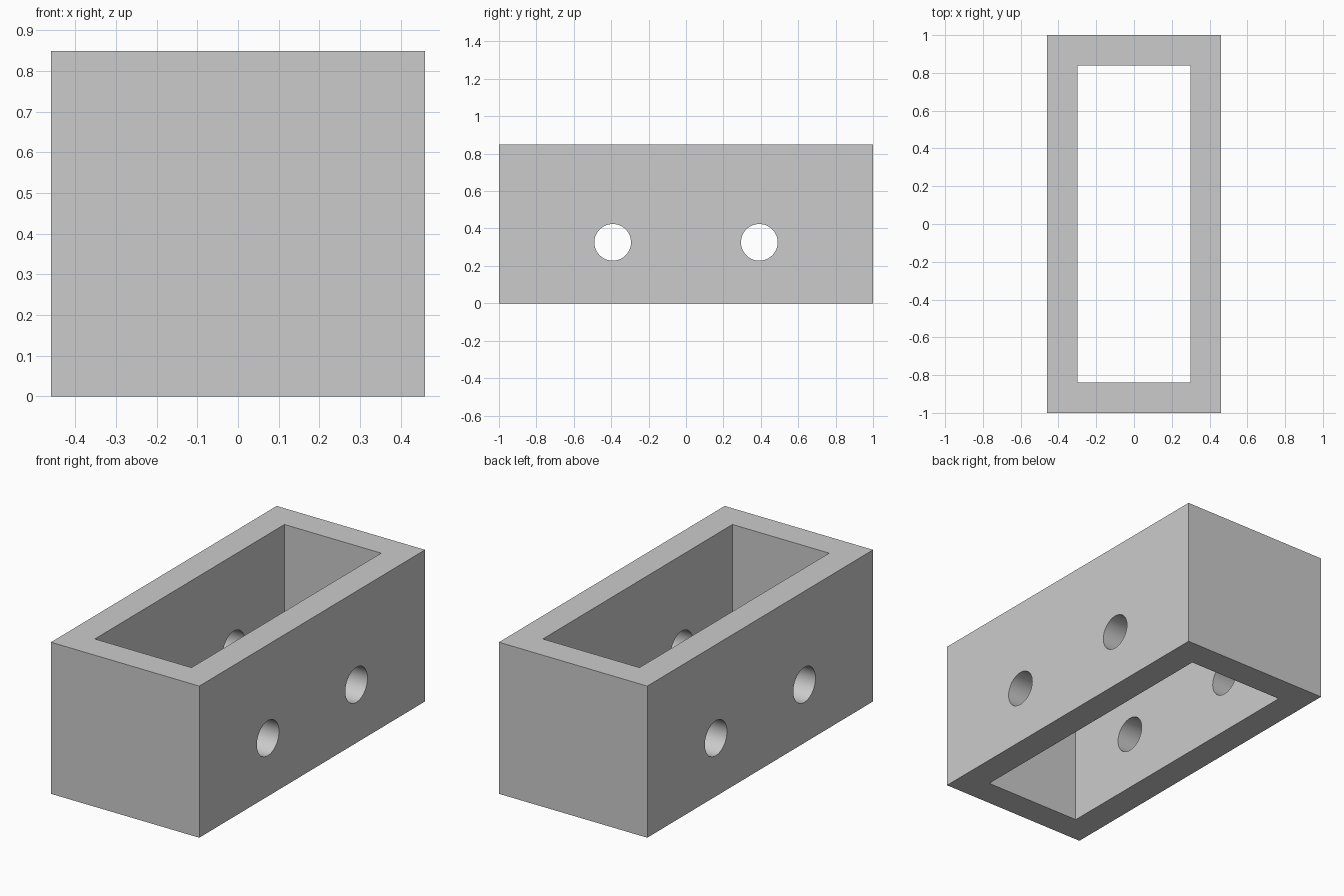
import bpy
import math

cube = bpy.data.objects.get("Cube")
if cube:
    bpy.data.objects.remove(cube, do_unlink=True)

HEIGHT = 0.85
HOLE_Y, HOLE_Z, HOLE_RADIUS = 0.392, 0.326, 0.098

# Single grey material
grey = bpy.data.materials.new("plain_grey")
grey.use_nodes = True
colour = (0.6, 0.6, 0.6, 1)
grey.diffuse_color = colour
grey.node_tree.nodes["Principled BSDF"].inputs["Base Color"].default_value = colour


def box(name, size, z):
    bpy.ops.mesh.primitive_cube_add(size=1, location=(0, 0, z))
    obj = bpy.context.object
    obj.name = name
    obj.scale = size
    bpy.ops.object.transform_apply(location=True, rotation=False, scale=True)
    obj.data.materials.append(grey)
    return obj


def cut(target, cutter):
    mod = target.modifiers.new(cutter.name, "BOOLEAN")
    mod.operation = "DIFFERENCE"
    mod.solver = "EXACT"
    mod.object = cutter
    bpy.context.view_layer.objects.active = target
    bpy.ops.object.modifier_apply(modifier=mod.name)
    bpy.data.objects.remove(cutter, do_unlink=True)


# Rectangular frame, open at top and bottom
frame = box("frame", (0.92, 2, HEIGHT), HEIGHT / 2)
cut(frame, box("opening_cutter", (0.6, 1.68, HEIGHT * 2), HEIGHT / 2))

# Two round holes through both long walls
for side in (-1, 1):
    bpy.ops.mesh.primitive_cylinder_add(
        vertices=64, radius=HOLE_RADIUS, depth=2,
        location=(0, side * HOLE_Y, HOLE_Z), rotation=(0, math.pi / 2, 0))
    drill = bpy.context.object
    drill.name = "hole_cutter"
    drill.data.materials.append(grey)
    cut(frame, drill)

# Smooth hole walls, sharp box edges
bpy.ops.object.select_all(action="DESELECT")
frame.select_set(True)
bpy.context.view_layer.objects.active = frame
bpy.ops.object.shade_smooth_by_angle(angle=math.radians(30))
